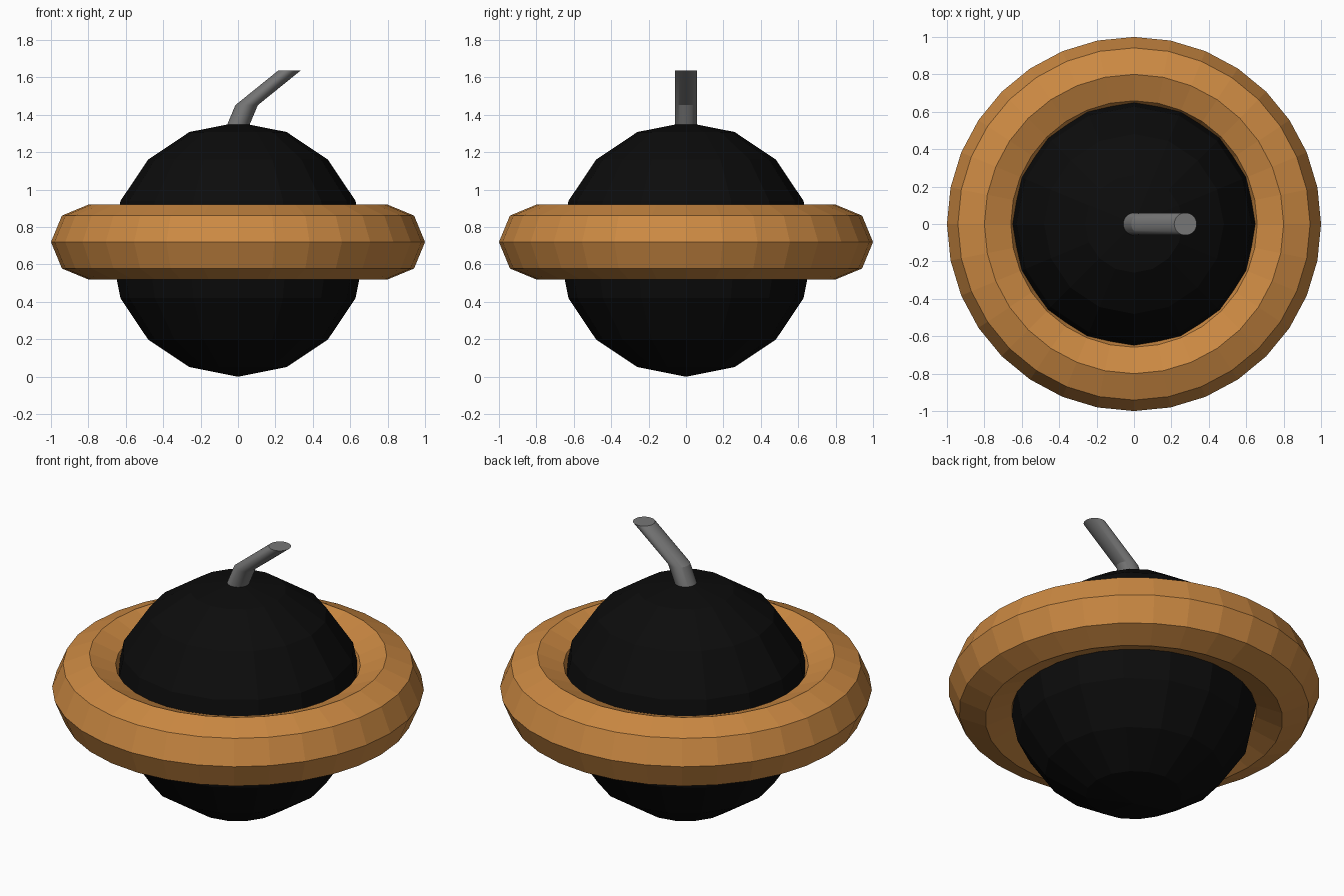
import bpy, bmesh, math

if "Cube" in bpy.data.objects:
    bpy.data.objects.remove(bpy.data.objects["Cube"])


def material(name, rgb):
    m = bpy.data.materials.new(name)
    m.diffuse_color = (*rgb, 1)
    m.use_nodes = True
    m.node_tree.nodes["Principled BSDF"].inputs["Base Color"].default_value = m.diffuse_color
    return m


black = material("black", (0.0035, 0.0035, 0.0035))
orange = material("orange brown", (0.60, 0.25, 0.055))
grey = material("grey", (0.18, 0.18, 0.18))


def finish(name, bm, mat):
    bmesh.ops.recalc_face_normals(bm, faces=bm.faces)
    me = bpy.data.meshes.new(name)
    bm.to_mesh(me)
    bm.free()
    me.materials.append(mat)
    ob = bpy.data.objects.new(name, me)
    bpy.context.collection.objects.link(ob)
    return ob


def loft(bm, rings, close=False):
    """Bridge consecutive vertex rings with quads."""
    pairs = list(zip(rings, rings[1:])) + ([(rings[-1], rings[0])] if close else [])
    for a, b in pairs:
        n = len(a)
        for i in range(n):
            j = (i + 1) % n
            bm.faces.new((a[i], a[j], b[j], b[i]))


def circle(bm, cx, z, r, n):
    return [bm.verts.new((cx + r * math.cos(2 * math.pi * i / n),
                          r * math.sin(2 * math.pi * i / n), z)) for i in range(n)]


# Round body: low-poly ball
bm = bmesh.new()
bmesh.ops.create_uvsphere(bm, u_segments=16, v_segments=8, radius=0.68)
bmesh.ops.translate(bm, verts=bm.verts, vec=(0, 0, 0.68))
finish("ball_body", bm, black)

# Ring around the ball: octagonal section, 32 segments
bm = bmesh.new()
rings = []
for k in range(8):
    t = k * math.pi / 4
    rings.append(circle(bm, 0, 0.72 + 0.2 * math.sin(t), 0.8 + 0.2 * math.cos(t), 32))
loft(bm, rings, close=True)
finish("float_ring", bm, orange)

# Bent stem: level circular sections shifted sideways
bm = bmesh.new()
path = [(-0.018, 1.30), (0.046, 1.452), (0.275, 1.637)]
rings = [circle(bm, x, z, 0.06, 32) for x, z in path]
loft(bm, rings)
bm.faces.new(rings[0])
bm.faces.new(rings[-1])
stem = finish("bent_stem", bm, grey)
bpy.ops.object.select_all(action='DESELECT')
stem.select_set(True)
bpy.context.view_layer.objects.active = stem
bpy.ops.object.shade_smooth_by_angle(angle=math.radians(25))
